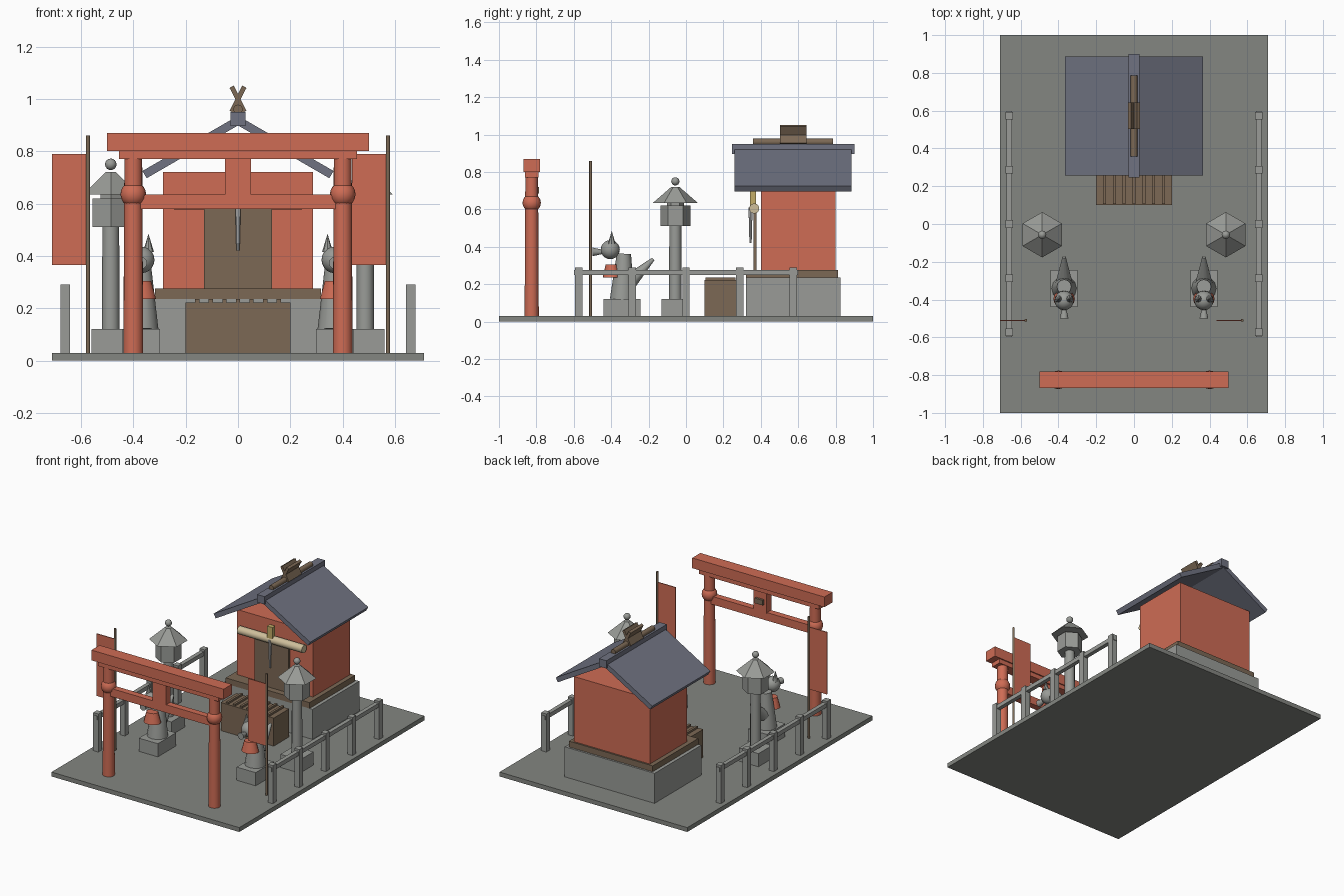
import bpy, bmesh, math
from mathutils import Matrix, Vector

if "Cube" in bpy.data.objects:
    bpy.data.objects.remove(bpy.data.objects["Cube"])


def material(name, rgb):
    m = bpy.data.materials.new(name)
    m.diffuse_color = (*rgb, 1)
    m.use_nodes = True
    m.node_tree.nodes["Principled BSDF"].inputs["Base Color"].default_value = m.diffuse_color
    return m


RED = material("vermilion", (0.62, 0.15, 0.09))
WOOD = material("wood", (0.20, 0.14, 0.09))
SLATE = material("slate", (0.16, 0.17, 0.22))
STRAW = material("straw", (0.62, 0.52, 0.33))
BRASS = material("brass", (0.55, 0.42, 0.14))
STONE = material("stone", (0.32, 0.33, 0.31))
GROUND = material("paving", (0.23, 0.24, 0.22))


def finish(name, bm, mat, smooth=False):
    me = bpy.data.meshes.new(name)
    bm.to_mesh(me)
    bm.free()
    ob = bpy.data.objects.new(name, me)
    bpy.context.collection.objects.link(ob)
    if mat:
        me.materials.append(mat)
    if smooth:
        bpy.ops.object.select_all(action='DESELECT')
        ob.select_set(True)
        bpy.context.view_layer.objects.active = ob
        bpy.ops.object.shade_smooth_by_angle(angle=math.radians(40))
    return ob


def box(name, x, y, z, mat, tilt=0):
    """Box from (min, max) ranges, optionally tilted about its own y axis."""
    centre = Vector([(a + b) / 2 for a, b in (x, y, z)])
    size = Vector([b - a for a, b in (x, y, z)])
    bm = bmesh.new()
    bmesh.ops.create_cube(bm, size=1, matrix=Matrix.Translation(centre)
                          @ Matrix.Rotation(tilt, 4, 'Y') @ Matrix.Diagonal(size).to_4x4())
    return finish(name, bm, mat)


def cone(name, p0, p1, r0, r1, mat, sides=16, flat=1.0):
    """Cylinder or cone between two points; flat squashes it along y."""
    p0, p1 = Vector(p0), Vector(p1)
    d = p1 - p0
    upright = abs(d.x) + abs(d.y) < 1e-6 and d.z > 0
    rot = Matrix.Identity(4) if upright else d.to_track_quat('Z', 'Y').to_matrix().to_4x4()
    bm = bmesh.new()
    bmesh.ops.create_cone(bm, cap_ends=True, segments=sides, radius1=r0, radius2=r1, depth=d.length,
                          matrix=Matrix.Translation((p0 + p1) / 2) @ rot @ Matrix.Diagonal((1, flat, 1, 1)))
    return finish(name, bm, mat, sides > 6)


def ball(name, c, r, mat, sides=16):
    bm = bmesh.new()
    bmesh.ops.create_uvsphere(bm, u_segments=sides, v_segments=sides // 2 + 2, radius=r,
                              matrix=Matrix.Translation(c))
    return finish(name, bm, mat, True)


def sym(h, c=0.0):
    return (c - h, c + h)


# Paved ground slab
box("ground_slab", sym(0.71), (-1, 1), (0, 0.03), GROUND)

# Gateway
GY = -0.825
for s in (-1, 1):
    cone("gate_pillar", (s * 0.4, GY, 0.03), (s * 0.4, GY, 0.78), 0.038, 0.034, RED, 20)
    ball("gate_pillar_collar", (s * 0.4, GY, 0.635), 0.049, RED)
box("gate_tie_beam", sym(0.38), sym(0.022, GY), (0.58, 0.635), RED)
box("gate_strut", sym(0.05), sym(0.025, GY), (0.63, 0.775), RED)
box("gate_plaque", sym(0.03), (-0.80, -0.785), (0.685, 0.72), WOOD)
box("gate_lower_lintel", sym(0.455), sym(0.036, GY), (0.77, 0.80), RED)
box("gate_top_lintel", sym(0.5), sym(0.044, GY), (0.80, 0.87), RED)

# Banners, both hanging to the same side of their pole
for s in (-1, 1):
    px = s * 0.573
    cone("banner_pole", (px, -0.51, 0.03), (px, -0.51, 0.86), 0.008, 0.008, WOOD, 10)
    box("banner_cloth", (px - 0.137, px - 0.007), sym(0.003, -0.51), (0.365, 0.79), RED)

# Stone lanterns
for s in (-1, 1):
    x, y = s * 0.486, -0.057
    box("lantern_base", sym(0.074, x), sym(0.074, y), (0.03, 0.12), STONE)
    cone("lantern_column", (x, y, 0.12), (x, y, 0.51), 0.034, 0.032, STONE, 12)
    cone("lantern_firebox", (x, y, 0.51), (x, y, 0.62), 0.08, 0.08, STONE, 6)
    cone("lantern_neck", (x, y, 0.62), (x, y, 0.637), 0.045, 0.045, STONE, 6)
    cone("lantern_roof", (x, y, 0.635), (x, y, 0.72), 0.12, 0.022, STONE, 6)
    ball("lantern_finial", (x, y, 0.75), 0.022, STONE, 12)

# Guardian animal statues
for s in (-1, 1):
    x = s * 0.37
    box("statue_plinth", sym(0.072, x), sym(0.098, -0.342), (0.03, 0.12), STONE)
    cone("statue_body", (x, -0.341, 0.12), (x, -0.332, 0.363), 0.066, 0.038, STONE, 12)
    cone("statue_bib", (x, -0.397, 0.235), (x, -0.397, 0.305), 0.057, 0.038, RED, 16, 0.85)
    ball("statue_head", (x, -0.405, 0.385), 0.051, STONE)
    cone("statue_muzzle", (x, -0.50, 0.373), (x, -0.435, 0.373), 0.023, 0.009, STONE, 12)
    cone("statue_tail", (x, -0.30, 0.215), (x, -0.175, 0.335), 0.042, 0.009, STONE, 12)
    for e in (-1, 1):
        ex = x + e * 0.028
        cone("statue_ear", (ex, -0.397, 0.415), (ex, -0.397, 0.485), 0.021, 0.0, STONE, 8)

# Side fences
for s in (-1, 1):
    for i in range(-2, 3):
        box("fence_post", sym(0.019, s * 0.66), sym(0.02, i * 0.287), (0.03, 0.29), STONE)
    box("fence_rail", sym(0.014, s * 0.66), sym(0.598), (0.248, 0.276), STONE)

# Shrine body
box("shrine_foundation", sym(0.34), (0.32, 0.825), (0.03, 0.235), STONE)
box("shrine_deck", sym(0.317), (0.32, 0.812), (0.235, 0.275), WOOD)
box("shrine_hall", sym(0.287), (0.40, 0.80), (0.275, 0.72), RED)
box("shrine_door", sym(0.13), (0.362, 0.378), (0.275, 0.60), WOOD)

# Roof: two slabs at 30 degrees with a ridge beam, log and crossed finials
PITCH, THICK, RUN = math.radians(30), 0.032, 0.365
length = RUN / math.cos(PITCH)
for s in (-1, 1):
    cx = s * (RUN / 2 - THICK / 2 * math.sin(PITCH))
    cz = 0.83 - THICK / 2 * math.cos(PITCH)
    box("roof_slab", sym(length / 2, cx), (0.258, 0.886), sym(THICK / 2, cz), SLATE, s * PITCH)
    box("roof_crossed_finial", sym(0.009), (0.503, 0.643), (0.945, 1.052), WOOD, s * math.radians(27))
box("roof_ridge", sym(0.028), (0.247, 0.90), (0.897, 0.95), SLATE)
cone("roof_ridge_log", (0, 0.358, 0.96), (0, 0.787, 0.96), 0.018, 0.018, WOOD, 12)

# Straw rope, bell block and hanging tassel
cone("straw_rope", (-0.245, 0.365, 0.605), (0.245, 0.365, 0.605), 0.027, 0.027, STRAW, 14)
box("bell_block", sym(0.02), (0.343, 0.373), (0.595, 0.70), BRASS)
cone("bell_tassel", (0, 0.345, 0.42), (0, 0.345, 0.61), 0.006, 0.011, None, 8)

# Offering box with slatted top
box("offering_box", sym(0.2), (0.10, 0.267), (0.03, 0.222), WOOD)
for i in range(-3, 4):
    box("offering_slat", sym(0.008, i * 0.052), (0.105, 0.265), (0.22, 0.235), WOOD)
